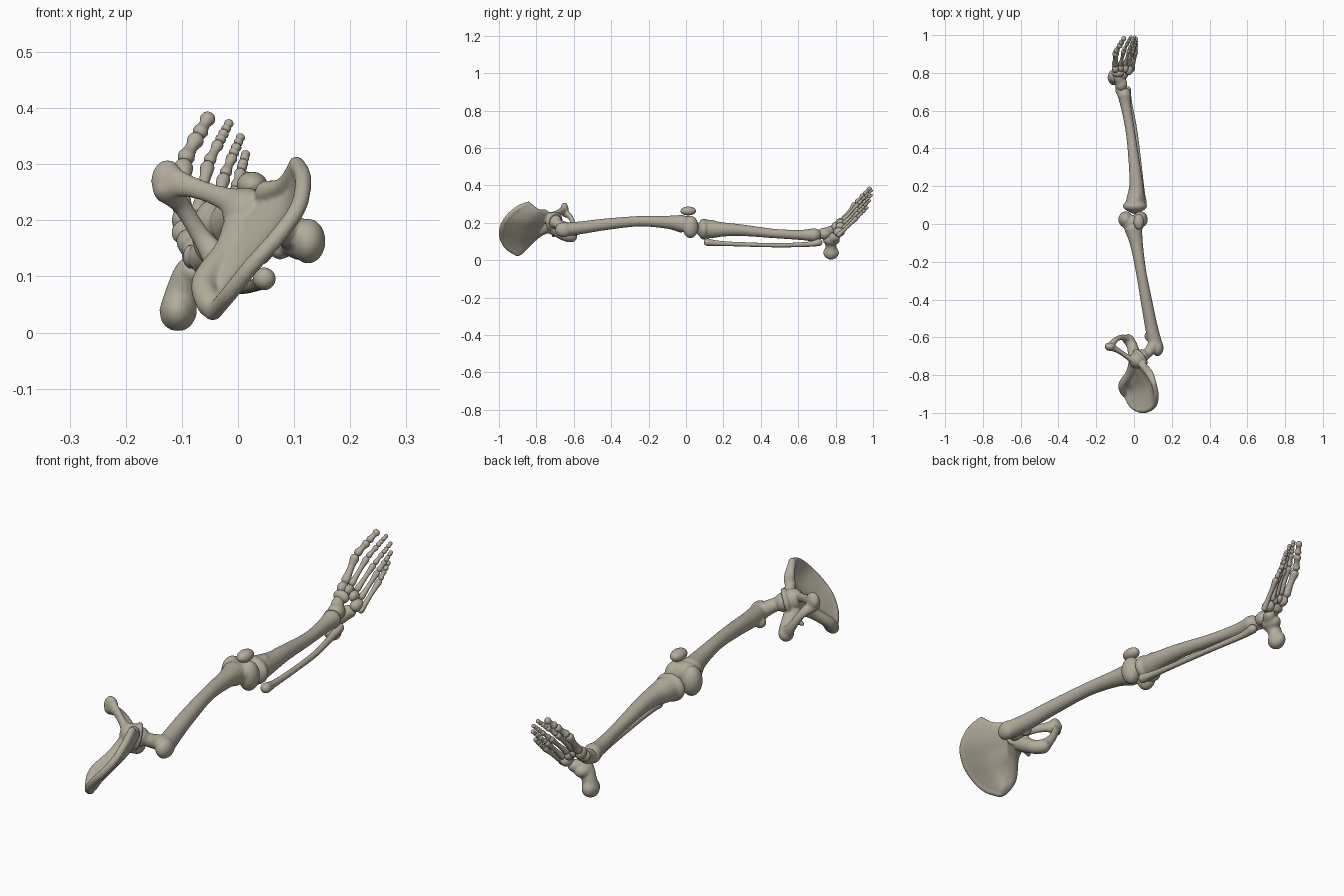
import bpy, bmesh, math
from mathutils import Vector, Matrix

cube = bpy.data.objects.get("Cube")
if cube:
    bpy.data.objects.remove(cube, do_unlink=True)

bone_colour = bpy.data.materials.new("bone")
bone_colour.use_nodes = True
bone_colour.diffuse_color = (0.45, 0.41, 0.33, 1)
bone_colour.node_tree.nodes["Principled BSDF"].inputs["Base Color"].default_value = bone_colour.diffuse_color

X, Y = Vector((1, 0, 0)), Vector((0, 1, 0))


def spline(points, steps=6):
    """Smooth path through the points; a fourth value is the radius."""
    points = [Vector(p) for p in points]
    padded = [points[0]] + points + [points[-1]]
    path = []
    for a, b, c, d in zip(padded, padded[1:], padded[2:], padded[3:]):
        for i in range(steps):
            t = i / steps
            path.append(b + (c - a) * (t / 2) + (a * 2 - b * 5 + c * 4 - d) * (t * t / 2)
                        + ((b - c) * 3 + d - a) * (t ** 3 / 2))
    return path + [points[-1]]


def tube(bm, points, ref=X, wide=1, sides=16):
    """Round-ended tube of changing radius; wide stretches it along ref."""
    path = spline(points)
    spots = [p.to_3d() for p in path]
    last = len(path) - 1
    rings = []
    for i, p in enumerate(path):
        along = (spots[min(i + 1, last)] - spots[max(i - 1, 0)]).normalized()
        caps = [(0, 1)]
        if i == 0:
            caps = [(-math.cos(a), math.sin(a)) for a in (.2, .6, 1)] + caps
        elif i == last:
            caps = caps + [(math.cos(a), math.sin(a)) for a in (1, .6, .2)]
        side = (ref - along * ref.dot(along)).normalized()
        up = along.cross(side)
        for shift, scale in caps:
            ring = []
            for k in range(sides):
                a = math.tau * k / sides
                offset = side * (math.cos(a) * wide) + up * math.sin(a)
                ring.append(bm.verts.new(spots[i] + (along * shift + offset * scale) * p[3]))
            rings.append(ring)
    for low, high in zip(rings, rings[1:]):
        for k in range(sides):
            n = (k + 1) % sides
            bm.faces.new((low[k], low[n], high[n], high[k]))
    bm.faces.new(rings[0])
    bm.faces.new(rings[-1])


def lump(bm, centre, radii):
    """Ellipsoid swelling."""
    matrix = Matrix.Translation(centre) @ Matrix.Diagonal((*radii, 1))
    bmesh.ops.create_uvsphere(bm, u_segments=24, v_segments=16, radius=1, matrix=matrix)


def finish(bm, name, voxel=.005, smoothing=4):
    """Fuse the overlapping pieces into one smooth bone."""
    bmesh.ops.recalc_face_normals(bm, faces=bm.faces)
    mesh = bpy.data.meshes.new(name)
    bm.to_mesh(mesh)
    bm.free()
    mesh.materials.append(bone_colour)
    for face in mesh.polygons:
        face.use_smooth = True
    bone = bpy.data.objects.new(name, mesh)
    bpy.context.collection.objects.link(bone)
    remesh = bone.modifiers.new("fuse", 'REMESH')
    remesh.mode = 'VOXEL'
    remesh.voxel_size = voxel
    remesh.use_smooth_shade = True
    soften = bone.modifiers.new("soften", 'SMOOTH')
    soften.factor = .5
    soften.iterations = smoothing


def small_bone(name, start, end, radius):
    """Short bone with knuckle ends and a slim waist."""
    start, end = Vector(start), Vector(end)
    inset = (end - start).normalized() * radius * .8
    start, end = start + inset, end - inset
    bm = bmesh.new()
    shape = ((0, 1), (.3, .76), (.65, .7), (1, .98))
    tube(bm, [(*start.lerp(end, t), radius * s) for t, s in shape])
    finish(bm, name, .003, 2)


# Hip bone: curved blade of overlapping ribs between the crest and the socket
bm = bmesh.new()
crest = [(.104, -.842, .3), (.116, -.9, .275), (.108, -.955, .225), (.07, -.983, .17),
         (.025, -.983, .12), (-.015, -.955, .07), (-.045, -.9, .035)]
base = [(.05, -.745, .25), (.04, -.74, .23), (.025, -.74, .21), (.01, -.75, .19),
        (-.005, -.765, .165), (-.035, -.8, .135), (-.065, -.85, .09)]
for top, bottom in zip(spline(crest, 12), spline(base, 12)):
    middle = top.lerp(bottom, .5) + Vector((.016, .004, -.012))
    tube(bm, [(*top, .013), (*middle, .01), (*bottom, .015)], ref=Vector((1, .3, -.6)))
tube(bm, [(*p, .015) for p in crest])
tube(bm, [(.104, -.842, .295, .015), (.08, -.8, .262, .015), (.05, -.755, .25, .021)])
tube(bm, [(-.05, -.89, .05, .024), (-.06, -.85, .09, .023), (-.02, -.79, .145, .024),
          (.005, -.74, .18, .036)])

# Hip socket with a raised rim
socket = Vector((.04, -.7, .205))
axis = Vector((.75, .6, -.25)).normalized()
lump(bm, socket - axis * .035, (.042, .042, .045))
across = axis.orthogonal().normalized()
rim = []
for k in range(13):
    turn = Matrix.Rotation(math.tau * k / 12, 3, axis)
    rim.append((*(socket - axis * .008 + turn @ across * .043), .011))
tube(bm, rim, ref=axis)

# Pubic and sitting branches around the opening
tube(bm, [(.01, -.735, .225, .03), (-.04, -.7, .245, .019), (-.085, -.67, .26, .02),
          (-.125, -.65, .27, .03)], ref=Y, wide=.7)
lump(bm, (-.126, -.65, .27), (.029, .022, .038))
tube(bm, [(-.128, -.65, .255, .025), (-.1, -.615, .225, .017), (-.065, -.6, .17, .018),
          (-.035, -.61, .13, .028)], ref=Y, wide=.8)
tube(bm, [(-.03, -.612, .125, .03), (-.01, -.645, .13, .029), (.005, -.71, .17, .035)])
tube(bm, [(-.005, -.7, .15, .018), (-.035, -.71, .13, .009)], ref=Y)
finish(bm, "hip_bone", .005, 6)

# Thigh bone
bm = bmesh.new()
tube(bm, [(.113, -.635, .165, .037), (.093, -.55, .175, .034), (.068, -.42, .193, .031),
          (.037, -.25, .208, .028), (.012, -.1, .203, .035), (-.003, -.025, .195, .048)])
tube(bm, [(.11, -.635, .17, .034), (.075, -.68, .19, .027), (.045, -.7, .205, .028)], ref=Y)
lump(bm, socket, (.038, .038, .038))
lump(bm, (.125, -.655, .163), (.031, .045, .04))
lump(bm, (.075, -.595, .15), (.02, .025, .02))
lump(bm, (-.005, .005, .195), (.063, .044, .042))
for side in (-.044, .034):
    lump(bm, (side, .024, .178), (.039, .043, .06))
finish(bm, "thigh_bone")

# Kneecap
bm = bmesh.new()
lump(bm, (.025, .012, .263), (.028, .043, .024))
finish(bm, "kneecap")

# Shin bone
bm = bmesh.new()
lump(bm, (.005, .095, .166), (.064, .033, .056))
tube(bm, [(.006, .105, .167, .052), (.01, .15, .165, .046), (.012, .2, .164, .038),
          (.004, .3, .16, .031), (-.018, .48, .142, .025), (-.042, .62, .135, .028),
          (-.052, .685, .135, .037)])
lump(bm, (.015, .135, .195), (.025, .035, .02))
lump(bm, (-.083, .712, .135), (.016, .028, .022))
finish(bm, "shin_bone")

# Calf bone
bm = bmesh.new()
tube(bm, [(.047, .115, .096, .021), (.042, .18, .09, .014), (.028, .32, .084, .012),
          (.005, .5, .08, .012), (-.025, .65, .085, .014), (-.035, .71, .095, .02)])
finish(bm, "calf_bone", .004, 3)

# Heel and ankle
bm = bmesh.new()
tube(bm, [(-.107, .775, .036, .034), (-.099, .775, .075, .029), (-.08, .772, .108, .031),
          (-.05, .8, .125, .026)])
lump(bm, (-.108, .776, .04), (.031, .042, .036))
lump(bm, (-.078, .777, .108), (.034, .046, .03))
finish(bm, "heel_bone")
bm = bmesh.new()
lump(bm, (-.068, .74, .142), (.033, .038, .032))
tube(bm, [(-.07, .745, .145, .028), (-.087, .778, .162, .024)])
finish(bm, "ankle_bone")

# Midfoot blocks
midfoot = {"navicular": ((-.085, .797, .178), (.034, .02, .026)),
           "inner_wedge": ((-.098, .825, .2), (.02, .027, .025)),
           "middle_wedge": ((-.07, .828, .198), (.016, .024, .022)),
           "outer_wedge": ((-.046, .826, .18), (.017, .026, .022)),
           "cuboid": ((-.028, .818, .15), (.024, .031, .025))}
for name, (centre, radii) in midfoot.items():
    bm = bmesh.new()
    lump(bm, centre, radii)
    finish(bm, name + "_bone", .004, 2)

# Five rays of the foot: root, knuckle, tip, thickness
rays = {"big": ((-.1, .84, .212), (-.097, .91, .305), (-.05, .988, .388), .0185),
        "second": ((-.072, .84, .212), (-.053, .922, .302), (-.014, .995, .377), .0135),
        "third": ((-.048, .842, .195), (-.024, .925, .28), (.006, .995, .352), .013),
        "fourth": ((-.028, .84, .168), (-.004, .922, .257), (.015, .985, .322), .013),
        "little": ((-.01, .81, .128), (.01, .915, .228), (.012, .972, .285), .013)}
for name, (root, knuckle, tip, radius) in rays.items():
    small_bone(name + "_metatarsal", root, knuckle, radius)
    joints = (0, .55, 1) if name == "big" else (0, .5, .76, 1)
    for n, (a, b) in enumerate(zip(joints, joints[1:])):
        start, end = (Vector(knuckle).lerp(Vector(tip), t) for t in (a, b))
        small_bone(f"{name}_toe_{n + 1}", start, end, radius * (.88 - .08 * n))
